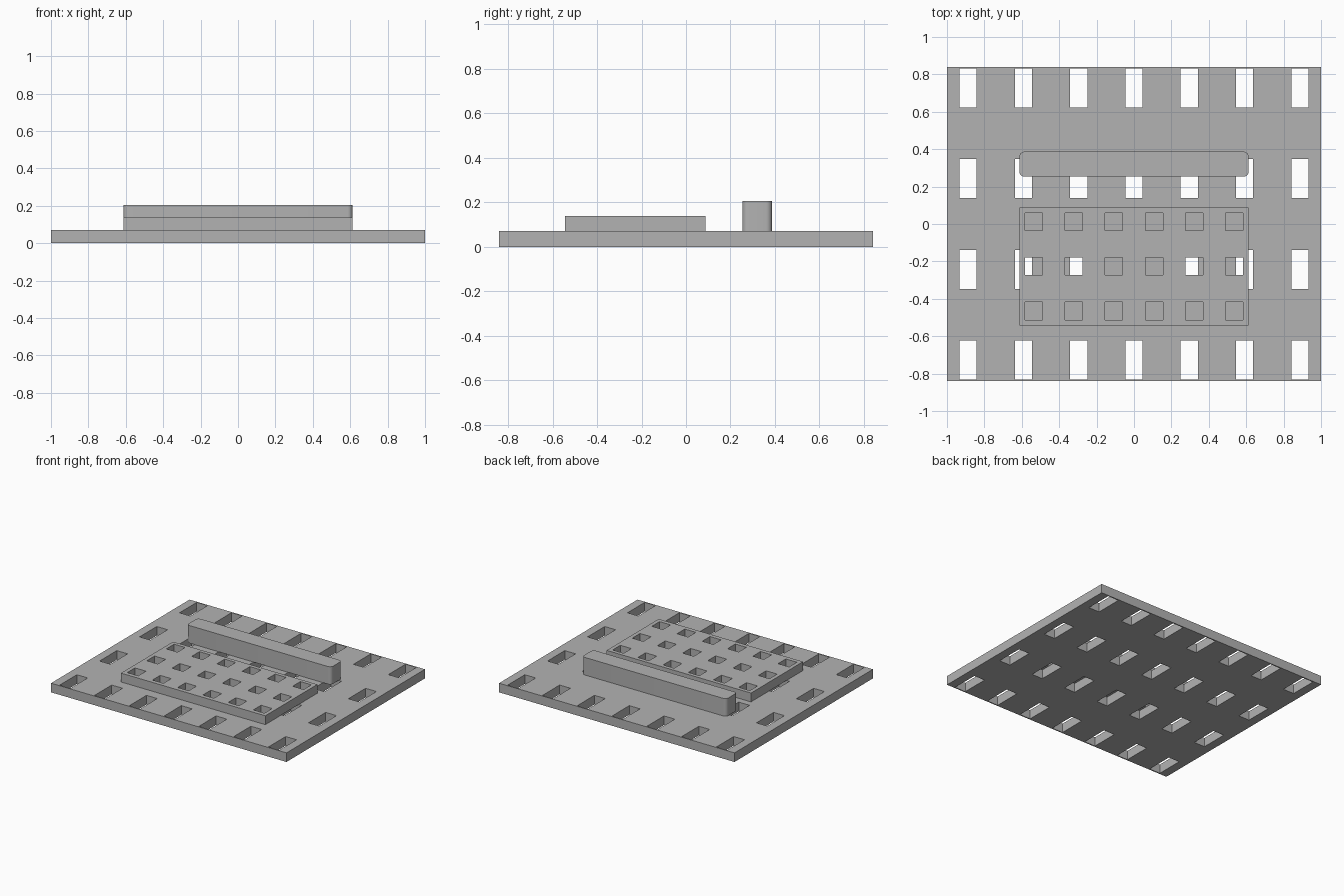
import bpy
import bmesh

cube = bpy.data.objects.get("Cube")
if cube:
    bpy.data.objects.remove(cube, do_unlink=True)

GREY = (0.45, 0.45, 0.45, 1.0)
grey = bpy.data.materials.new("plain grey")
grey.use_nodes = True
grey.diffuse_color = GREY
grey.node_tree.nodes["Principled BSDF"].inputs["Base Color"].default_value = GREY


def add_object(name, bm):
    bmesh.ops.recalc_face_normals(bm, faces=bm.faces)
    mesh = bpy.data.meshes.new(name)
    bm.to_mesh(mesh)
    bm.free()
    mesh.materials.append(grey)
    obj = bpy.data.objects.new(name, mesh)
    bpy.context.collection.objects.link(obj)
    return obj


def breaks(low, high, first, step, count, width):
    """Cell borders along one axis; every odd cell is a hole."""
    cuts = [low]
    for i in range(count):
        centre = first + i * step
        cuts += [centre - width / 2, centre + width / 2]
    return cuts + [high]


def pierced_plate(name, xs, ys, z, height):
    """Flat sheet of cells without the hole cells, extruded upwards."""
    bm = bmesh.new()
    grid = [[bm.verts.new((x, y, z)) for y in ys] for x in xs]
    for i in range(len(xs) - 1):
        for j in range(len(ys) - 1):
            if not (i % 2 and j % 2):
                bm.faces.new((grid[i][j], grid[i + 1][j],
                              grid[i + 1][j + 1], grid[i][j + 1]))
    result = bmesh.ops.extrude_face_region(bm, geom=bm.faces[:], use_keep_orig=True)
    top = [g for g in result["geom"] if isinstance(g, bmesh.types.BMVert)]
    bmesh.ops.translate(bm, verts=top, vec=(0, 0, height))
    return add_object(name, bm)


# Wide base with slots right through it
pierced_plate("base_plate",
              breaks(-1, 1, -0.887, 0.2957, 7, 0.092),
              breaks(-0.84, 0.84, -0.727, 0.4847, 4, 0.209), 0, 0.07)

# Smaller raised panel with square holes
pierced_plate("raised_panel",
              breaks(-0.613, 0.613, -0.536, 0.2144, 6, 0.094),
              breaks(-0.544, 0.087, -0.465, 0.238, 3, 0.094), 0.07, 0.068)

# Upright bar with rounded vertical corners
bm = bmesh.new()
bmesh.ops.create_cube(bm, size=1)
bmesh.ops.scale(bm, verts=bm.verts, vec=(1.226, 0.134, 0.135))
bmesh.ops.translate(bm, verts=bm.verts, vec=(0, 0.32, 0.1375))
upright = [e for e in bm.edges
           if abs(e.verts[0].co.z - e.verts[1].co.z) > 0.1]
bmesh.ops.bevel(bm, geom=upright, offset=0.027, segments=6, profile=0.5,
                affect='EDGES')
bar = add_object("back_bar", bm)
bpy.context.view_layer.objects.active = bar
bar.select_set(True)
bpy.ops.object.shade_smooth_by_angle()
